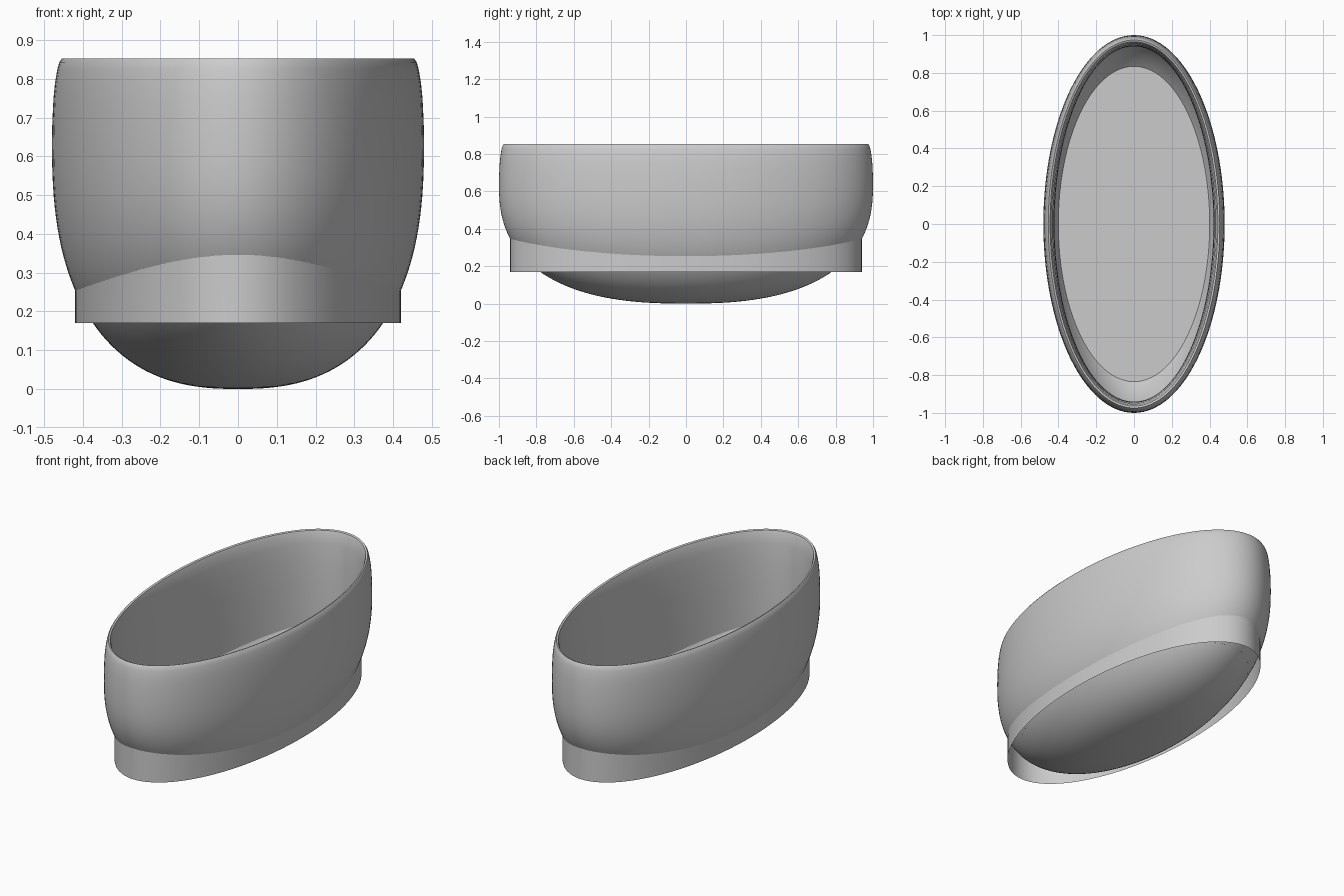
import bpy, bmesh, math

if "Cube" in bpy.data.objects:
    bpy.data.objects.remove(bpy.data.objects["Cube"])

SEG = 128
MID, TOP, POW = 0.64, 0.853, 2.5      # widest height, rim height, bowl roundness
RX, RY = 0.48, 1.0                    # widest half-sizes


def loft(name, rings, cap_start=False, flip=False):
    """Skin a stack of ellipses given as (half x, half y, z)."""
    bm = bmesh.new()
    loops = []
    for rx, ry, z in rings:
        loops.append([bm.verts.new((rx * math.cos(2 * math.pi * i / SEG),
                                    ry * math.sin(2 * math.pi * i / SEG), z))
                      for i in range(SEG)])
    for a, b in zip(loops, loops[1:]):
        for i in range(SEG):
            j = (i + 1) % SEG
            bm.faces.new((a[i], a[j], b[j], b[i]))
    if cap_start:
        bm.faces.new(loops[0][::-1])
    if flip:
        bmesh.ops.reverse_faces(bm, faces=bm.faces)
    me = bpy.data.meshes.new(name)
    bm.to_mesh(me)
    bm.free()
    ob = bpy.data.objects.new(name, me)
    bpy.context.collection.objects.link(ob)
    bpy.ops.object.select_all(action='DESELECT')
    ob.select_set(True)
    bpy.context.view_layer.objects.active = ob
    bpy.ops.object.shade_smooth_by_angle(angle=math.radians(35))
    return ob


def inset(d, z):
    return (RX - d, RY - d, z)


# Rounded bowl: superellipse underside, then sides curling in to the rim
bowl = []
for k in range(1, 41):
    t = math.pi / 2 * k / 40
    r = math.sin(t) ** (2 / POW)
    z = MID - MID * max(math.cos(t), 0) ** (2 / POW)
    bowl.append((RX * r, RY * r, z))
bowl[-1] = (RX, RY, MID)
bowl.insert(0, (RX * 0.01, RY * 0.01, 0.0))
bowl += [inset(d, z) for d, z in
         ((0.001, 0.69), (0.004, 0.75), (0.008, 0.79), (0.014, 0.825),
          (0.019, 0.843), (0.026, TOP))]
loft("tub_bowl", bowl, cap_start=True)

# Inner lining: rim lip running down into the straight foot skirt
lining = [inset(d, z) for d, z in
          ((0.060, 0.17), (0.060, 0.40), (0.059, 0.55), (0.056, 0.68),
           (0.050, 0.78), (0.043, 0.83), (0.036, 0.849), (0.026, TOP))]
loft("lining_and_skirt", lining, flip=True)

# Flat floor resting inside the bowl
f = 0.835
fz = MID * (1 - (1 - f ** POW) ** (1 / POW))
loft("tub_floor", [(RX * f, RY * f, fz), (RX * f * 0.5, RY * f * 0.5, fz),
                   (0.001, 0.002, fz)])
